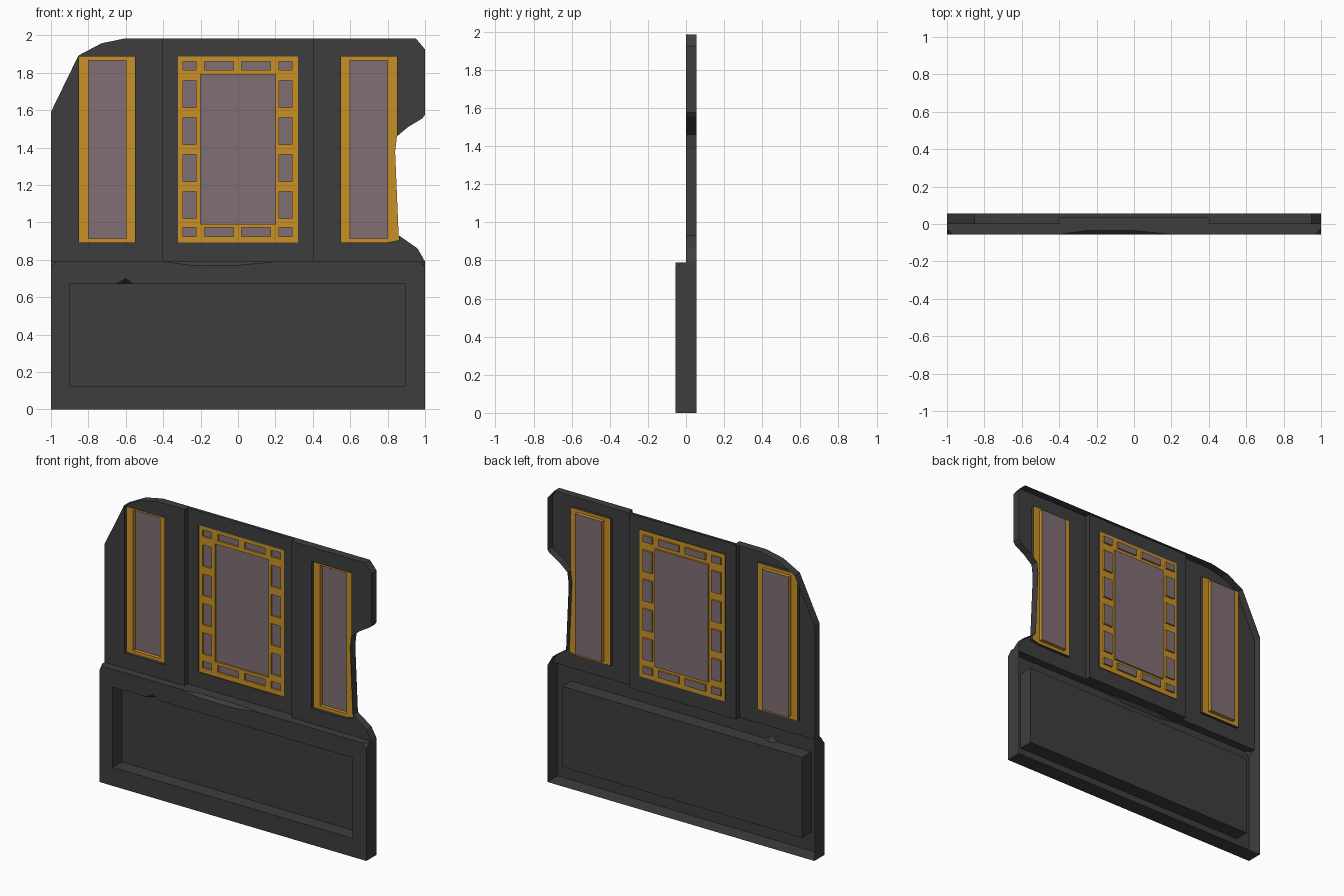
import bpy, bmesh
from mathutils import Vector
from mathutils.geometry import tessellate_polygon

if "Cube" in bpy.data.objects:
    bpy.data.objects.remove(bpy.data.objects["Cube"])


def material(name, rgba):
    m = bpy.data.materials.new(name)
    m.diffuse_color = rgba
    m.use_nodes = True
    m.node_tree.nodes["Principled BSDF"].inputs["Base Color"].default_value = m.diffuse_color
    return m


DARK = material("dark_wall", (0.048, 0.048, 0.048, 1))
GOLD = material("gold_frame", (0.58, 0.28, 0.018, 1))
GLASS = material("tinted_glass", (0.216, 0.156, 0.178, 0.7))
FRONT = (0, -1, 0)


def face(bm, pts, toward):
    # One flat face, wound to look towards the given direction
    f = bm.faces.new([bm.verts.new(p) for p in pts])
    f.normal_update()
    if f.normal.dot(Vector(toward)) < 0:
        f.normal_flip()


def fill(bm, loops, y):
    # Front-facing sheet at depth y; loops after the first are holes
    loops3 = [[Vector((x, y, z)) for x, z in lp] for lp in loops]
    flat = [p for lp in loops3 for p in lp]
    for tri in tessellate_polygon(loops3):
        face(bm, [flat[i] for i in tri], FRONT)


def wall(bm, path, y0, y1, closed=False, inward=False):
    # Strip running back from y0 to y1 along a counter-clockwise path
    pairs = list(zip(path, path[1:] + path[:1]))
    for (ax, az), (bx, bz) in pairs if closed else pairs[:-1]:
        n = Vector((bz - az, 0, ax - bx)) * (-1 if inward else 1)
        face(bm, [(ax, y0, az), (ax, y1, az), (bx, y1, bz), (bx, y0, bz)], n)


def finish(bm, name, mat):
    bmesh.ops.remove_doubles(bm, verts=bm.verts, dist=0.0005)
    me = bpy.data.meshes.new(name)
    bm.to_mesh(me)
    bm.free()
    me.materials.append(mat)
    bpy.context.collection.objects.link(bpy.data.objects.new(name, me))


def rect(x0, x1, z0, z1):
    return [(x0, z0), (x1, z0), (x1, z1), (x0, z1)]


def window(name, outer, panes, y0, y1):
    # Gold sheet with stepped-back glass panes
    bm = bmesh.new()
    fill(bm, [outer] + panes, y0)
    for p in panes:
        wall(bm, p, y0, y1, True, True)
    finish(bm, name + "_frame", GOLD)
    bm = bmesh.new()
    for p in panes:
        fill(bm, [p], y1)
    finish(bm, name + "_glass", GLASS)


F, B, MID = -0.055, 0.055, 0.035
LEDGE, TOP, W0, W1 = 0.79, 1.984, 0.892, 1.887

# Lower wall: front sheet with chipped top edge and a recessed panel
bm = bmesh.new()
front = [(-1, 0), (1, 0), (1, .755), (.97, LEDGE), (.2, LEDGE), (0, .77),
         (-.25, .77), (-.4, LEDGE), (-.97, LEDGE), (-1, .755)]
r = rect(-.9, .895, .125, .67)
a, b, c = (-.65, .67), (-.6, .7), (-.56, .67)
fill(bm, [front, r[:3] + [c, b, a] + r[3:]], F)
back = 0.043
fill(bm, [r], back)
wall(bm, [r[3]] + r[:3], F, back, inward=True)
a3, b3, c3 = [(p[0], F, p[1]) for p in (a, b, c)]
d3 = (-.6, -.02, .67)
face(bm, [(.895, F, .67), c3, d3, a3, (-.9, F, .67), (-.9, back, .67), (.895, back, .67)], (0, 0, -1))
face(bm, [a3, b3, d3], FRONT)
face(bm, [b3, c3, d3], FRONT)

# Ledge, bottom and ends of the lower wall
ledge = [(-.97, F), (-.4, F), (-.25, -.035), (0, -.035), (.2, F), (.97, F), (1, -.025),
         (1, 0), (.4, 0), (.4, MID), (-.4, MID), (-.4, 0), (-1, 0), (-1, -.025)]
face(bm, [(x, y, LEDGE) for x, y in ledge], (0, 0, 1))
wall(bm, [(-1, 0), (1, 0)], F, B)
for s in (-1, 1):
    face(bm, [(s, F, 0), (s, B, 0), (s, B, LEDGE), (s, -.025, LEDGE), (s, F, .755)], (s, 0, 0))
    face(bm, [(s * .97, F, LEDGE), (s, F, .755), (s, -.025, LEDGE)], (s, -1, 1))

# Chip along the ledge's front edge
top = [(-.4, F, LEDGE), (-.25, -.035, LEDGE), (0, -.035, LEDGE), (.2, F, LEDGE)]
low = [(-.25, F, .77), (0, F, .77)]
face(bm, [top[0], low[0], top[1]], (0, -1, 1))
face(bm, [top[1], low[0], low[1], top[2]], (0, -1, 1))
face(bm, [top[2], low[1], top[3]], (0, -1, 1))
finish(bm, "lower_wall", DARK)

# Upper left wall with broken corner
bm = bmesh.new()
left = [(-.4, LEDGE), (-.4, TOP), (-.6, TOP), (-.73, 1.957), (-.853, 1.892), (-1, 1.59), (-1, LEDGE)]
hole = rect(-.85, -.55, W0, W1)
fill(bm, [left, hole], 0)
wall(bm, left[:2], 0, MID)
wall(bm, left[1:], 0, B)
wall(bm, hole, 0, .02, True, True)
finish(bm, "upper_left_wall", DARK)
window("left_window", hole, [rect(-.8, -.6, .914, 1.866)], .02, .045)

# Upper right wall, bitten through to the window
bm = bmesh.new()
lower_edge = [(1, LEDGE), (.96, .86), (.86, .93)]
opening = [(.86, .93), (.86, .905), (.8, W0), (.55, W0), (.55, W1), (.85, W1), (.85, 1.46)]
bite = [(.86, .93), (.84, 1.38), (.85, 1.46)]
upper_edge = [(.85, 1.46), (.91, 1.51), (.985, 1.555), (1, 1.575), (1, 1.925), (.95, TOP), (.4, TOP)]
fill(bm, [[(.4, LEDGE)] + lower_edge[:-1] + opening[:-1] + upper_edge], 0)
wall(bm, lower_edge + bite[1:] + upper_edge[1:], 0, B)
wall(bm, opening, 0, .02)
wall(bm, [(.4, TOP), (.4, LEDGE)], 0, MID)
finish(bm, "upper_right_wall", DARK)
window("right_window", opening[1:] + [(.84, 1.38)], [rect(.6, .8, .914, 1.866)], .02, .045)

# Set-back centre wall
bm = bmesh.new()
hole = rect(-.32, .32, W0, W1)
fill(bm, [rect(-.4, .4, LEDGE, TOP), hole], MID)
wall(bm, [(.4, TOP), (-.4, TOP)], MID, B)
wall(bm, hole, MID, .04, True, True)
finish(bm, "centre_wall", DARK)

# Centre window: large pane bordered by small ones
panes = [rect(-.2, .2, .992, 1.79)]
for x0, x1 in ((-.295, -.225), (.22, .29)):
    for i in range(4):
        z = 1.02 + i * .198
        panes.append(rect(x0, x1, z, z + .145))
for z0, z1 in ((.925, .972), (1.815, 1.86)):
    for x0, x1 in ((-.295, -.225), (-.18, -.025), (.02, .175), (.22, .29)):
        panes.append(rect(x0, x1, z0, z1))
window("centre_window", hole, panes, .04, .052)
